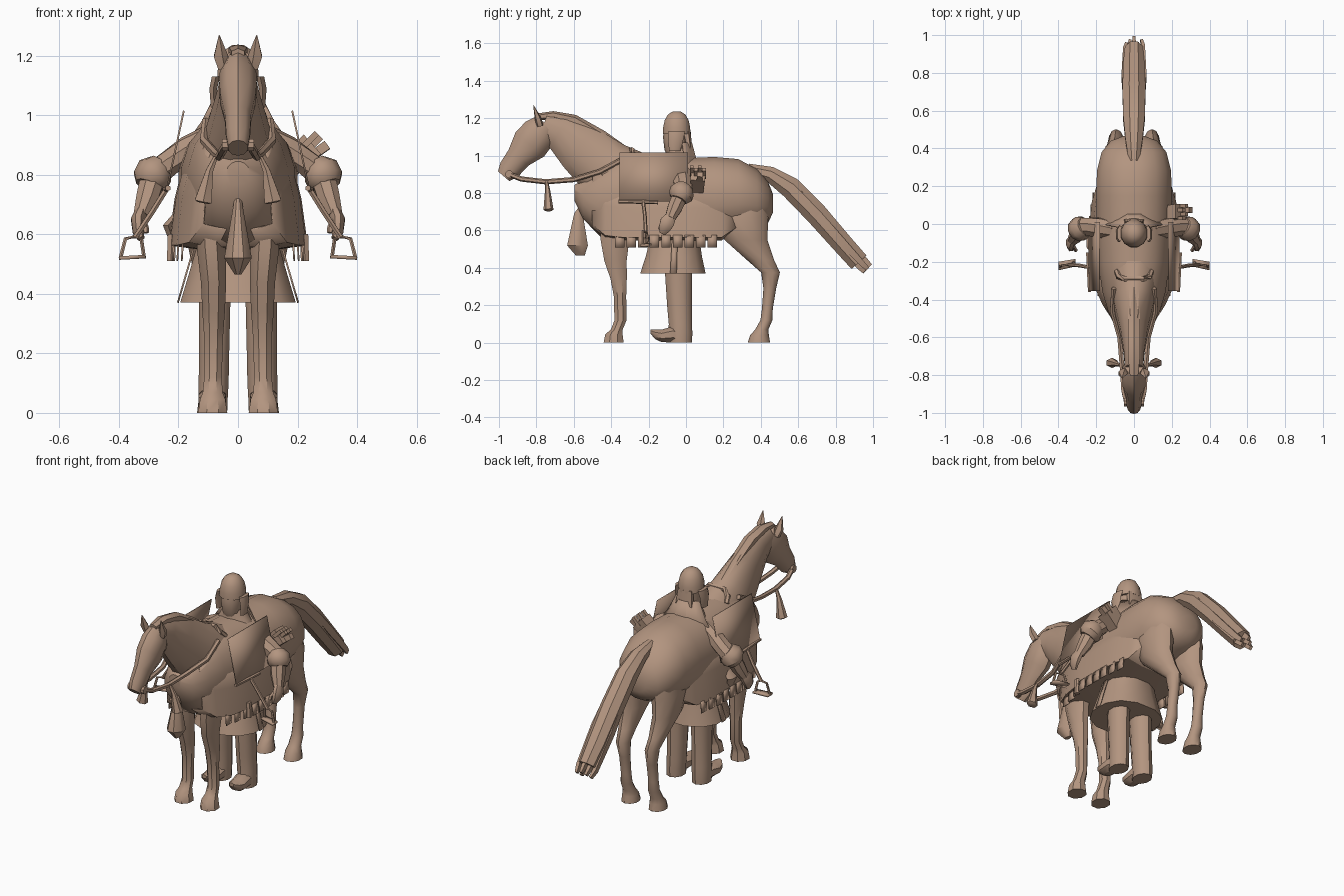
import bpy, bmesh, math
from mathutils import Vector

tan = bpy.data.materials.new("tan_clay")
tan.diffuse_color = (0.45, 0.30, 0.215, 1)


def finish(name, bm, angle=35, mirror=False, thick=0):
    bmesh.ops.recalc_face_normals(bm, faces=bm.faces)
    me = bpy.data.meshes.new(name)
    bm.to_mesh(me)
    bm.free()
    me.materials.append(tan)
    ob = bpy.data.objects.new(name, me)
    bpy.context.collection.objects.link(ob)
    if thick:
        m = ob.modifiers.new("thickness", 'SOLIDIFY')
        m.thickness, m.offset = thick, 0
    if mirror:
        m = ob.modifiers.new("mirror", 'MIRROR')
        m.use_mirror_merge = False
    bpy.ops.object.select_all(action='DESELECT')
    ob.select_set(True)
    bpy.context.view_layer.objects.active = ob
    bpy.ops.object.shade_smooth_by_angle(angle=math.radians(angle))
    return ob


def loft(name, rings, sides=10, axis=None, mirror=False, angle=40, power=1.0):
    """Rings are (x, y, z, half width, half depth), set across the path."""
    bm = bmesh.new()
    pts = [Vector(r[:3]) for r in rings]
    loops = []
    for i, (p, r) in enumerate(zip(pts, rings)):
        t = Vector(axis) if axis else pts[min(i + 1, len(pts) - 1)] - pts[max(i - 1, 0)]
        t.normalize()
        ref = Vector((1, 0, 0)) if abs(t.x) < 0.9 else Vector((0, 1, 0))
        u = (ref - t * ref.dot(t)).normalized()
        v = t.cross(u)
        loop = []
        for k in range(sides):
            a = 2 * math.pi * (k + 0.5) / sides
            c, s = [math.copysign(abs(f) ** power, f) for f in (math.cos(a), math.sin(a))]
            loop.append(bm.verts.new(p + u * r[3] * c + v * r[4] * s))
        loops.append(loop)
    for a, b in zip(loops, loops[1:]):
        for k in range(sides):
            n = (k + 1) % sides
            bm.faces.new((a[k], a[n], b[n], b[k]))
    bm.faces.new(loops[0])
    bm.faces.new(loops[-1])
    return finish(name, bm, angle, mirror)


def tube(name, pts, r, mirror=False, sides=6):
    return loft(name, [(*p, r, r) for p in pts], sides, mirror=mirror)


def sheet(name, rows, thick=0.006, mirror=False, angle=30):
    bm = bmesh.new()
    grid = [[bm.verts.new(p) for p in row] for row in rows]
    for a, b in zip(grid, grid[1:]):
        for k in range(len(a) - 1):
            bm.faces.new((a[k], a[k + 1], b[k + 1], b[k]))
    return finish(name, bm, angle, mirror, thick)


# Horse trunk, neck and head
Y, Z = (0, 1, 0), (0, 0, 1)
loft("horse_body", [(0, y, z, a, b) for y, z, a, b in [
    (-.595, .8, .04, .045), (-.55, .765, .1, .105), (-.46, .76, .14, .195),
    (-.36, .775, .17, .222), (-.2, .775, .193, .23), (0, .768, .203, .222),
    (.15, .775, .203, .222), (.28, .785, .2, .2), (.38, .77, .175, .16),
    (.44, .75, .125, .11), (.465, .745, .06, .05)]], 16, Y, power=.92)
loft("horse_neck", [(0, y, z, a, b) for y, z, a, b in [
    (-.26, .83, .15, .19), (-.43, .925, .11, .17), (-.57, 1.045, .075, .14),
    (-.68, 1.125, .056, .1), (-.765, 1.155, .05, .075)]], 12)
loft("mane", [(0, -.28, .985, .025, .03), (0, -.45, 1.1, .035, .035), (0, -.6, 1.19, .038, .03),
              (0, -.71, 1.218, .036, .02), (0, -.8, 1.205, .025, .02)], 6)
loft("horse_head", [(0, y, z, a, b) for y, z, a, b in [
    (-.745, 1.165, .05, .07), (-.785, 1.12, .066, .095), (-.835, 1.06, .064, .1),
    (-.895, .99, .046, .068), (-.945, .925, .042, .06), (-.975, .89, .034, .04)]], 10)
loft("ear", [(.05, -.78, 1.16, .02, .02), (.06, -.792, 1.2, .026, .018),
             (.063, -.815, 1.268, .002, .002)], 5, mirror=True)

# Horse legs and hooves
loft("front_leg", [
    (.1, -.37, .68, .045, .09), (.09, -.38, .55, .052, .083), (.082, -.377, .44, .046, .065),
    (.082, -.36, .34, .041, .047), (.082, -.353, .25, .034, .036), (.084, -.35, .12, .032, .035),
    (.085, -.37, .07, .036, .034), (.085, -.385, .045, .046, .05), (.085, -.387, 0, .053, .058)],
    8, Z, True)
loft("hind_leg", [
    (.095, .32, .8, .055, .1), (.105, .3, .67, .075, .14), (.105, .32, .55, .064, .115),
    (.1, .4, .44, .044, .072), (.095, .452, .375, .038, .05), (.09, .448, .29, .03, .034),
    (.09, .435, .18, .03, .029), (.09, .43, .12, .034, .032), (.09, .405, .07, .037, .035),
    (.09, .393, .04, .045, .05), (.09, .39, 0, .05, .06)], 10, Z, True)

# Tail with ragged locks at its end
loft("tail", [(0, .33, .93, .03, .03), (0, .45, .9, .05, .046), (0, .56, .828, .062, .063),
              (0, .7, .685, .066, .064), (0, .84, .525, .062, .06), (0, .925, .43, .052, .058)], 8)
for i in range(5):
    x = (i - 2) * .02
    dz = .016 * (i % 3 - 1)
    loft("tail_lock", [(x, .6, .81 + dz, .018, .02), (x * 1.3, .78, .6 + dz, .02, .03),
                       (x * 1.2, .94 + dz, .425 + dz, .014, .022),
                       (x, .97 + dz, .395 + dz, .01, .016)], 4)

# Saddle cloth: flares from the trunk, with a flat underside and a toothed border
rows = []
for y, k, lift in [(-.5, .5, .07), (-.43, .7, .01), (-.34, .88, 0), (-.2, .98, 0), (.02, 1, 0),
                   (.12, .95, 0), (.19, .86, 0), (.28, .7, .06)]:
    rows.append([(s * x * k, y, z + lift) for s, x, z in [
        (-1, .172, .87), (-1, .21, .72), (-1, .232, .565), (-1, .12, .55),
        (1, .12, .55), (1, .232, .565), (1, .21, .72), (1, .172, .87)]])
sheet("saddle_cloth", rows)
for i in range(9):
    y = -.38 + i * .062
    x = .185 + .015 * min(i, 3) - .008 * max(0, i - 6)
    sheet("cloth_tooth", [[(x, y, .575), (x, y + .05, .575)],
                          [(x + .004, y, .51), (x + .004, y + .05, .51)]], mirror=True)

# Saddle flaps, pommel, straps and stirrups
sheet("saddle_flap", [[(.182, -.355, 1.015), (.182, .01, 1.015)],
                      [(.238, -.355, .755), (.238, .01, .755)]], mirror=True)
tube("pommel", [(-.09, -.25, .97), (-.08, -.28, 1.0), (-.05, -.29, 1.03), (.05, -.29, 1.03),
                (.08, -.28, 1.0), (.09, -.25, .97)], .016)
tube("strap_bar", [(.235, -.36, .755), (.245, -.15, .75)], .01, True)
tube("stirrup_strap", [(.235, -.23, .76), (.285, -.22, .68), (.345, -.215, .59)], .01, True)
tube("stirrup_arch", [(.315, -.2, .52), (.325, -.21, .585), (.345, -.215, .593),
                      (.378, -.22, .585), (.395, -.225, .52)], .007, True)
sheet("stirrup_tread", [[(.31, -.225, .525), (.4, -.245, .52)],
                        [(.31, -.185, .525), (.4, -.2, .52)]], .012, True)
tube("strap_end", [(.222, -.22, .6), (.225, -.22, .51)], .016, True)

# Reins, bit and hanging tassels
tube("rein", [(.04, -.945, .9), (.055, -.88, .875), (.064, -.75, .86), (.076, -.6, .872),
              (.115, -.46, .915), (.108, -.34, .98)], .014, True)
loft("bit_ring", [(.03, -.945, .9, .022, .022), (.053, -.945, .9, .022, .022)], 8, mirror=True)
loft("rein_tassel", [(.075, -.745, .86, .008, .008), (.095, -.74, .815, .014, .014),
                     (.117, -.735, .71, .033, .027), (.118, -.735, .705, .02, .018)], 6, mirror=True)
loft("chest_tassel", [(0, -.555, .74, .01, .01), (0, -.575, .69, .018, .025),
                      (0, -.58, .52, .05, .06), (0, -.565, .465, .012, .025)], 8, Z)

# Rider's legs, boots and skirt
loft("rider_leg", [(.078, -.04, .5, .06, .075), (.078, -.04, .37, .055, .072),
                   (.08, -.035, .2, .053, .066), (.082, -.03, .1, .053, .062),
                   (.084, -.03, .05, .052, .064), (.084, -.03, 0, .05, .062)], 10, Z, True)
loft("boot_foot", [(.084, -.02, .035, .04, .035), (.086, -.07, .045, .05, .047),
                   (.088, -.13, .036, .048, .036), (.09, -.165, .045, .037, .028),
                   (.09, -.19, .06, .015, .012)], 8, Y, True)
loft("skirt", [(0, -.07, .37, .2, .18), (0, -.065, .46, .172, .155), (0, -.06, .56, .142, .135),
               (0, -.05, .7, .13, .11)], 12, Z, power=.85)
sheet("skirt_panel", [[(.15, -.075, .55), (.15, -.045, .55)],
                      [(.202, -.085, .37), (.202, -.05, .37)]], mirror=True)

# Rider's torso, cape, arms and hands
loft("torso", [(0, -.05, .68, .14, .1), (0, -.04, .85, .165, .09), (0, -.03, .92, .14, .08),
               (0, -.03, .975, .095, .075), (0, -.04, 1.04, .055, .06)], 10, Z)
sheet("cape", [[(x * w, y + d * (1 - abs(x)), z) for x in (-1, -.7, -.3, .3, .7, 1)]
               for w, y, d, z in [(.075, -.02, .07, 1.07), (.12, -.01, .09, .98),
                                  (.19, 0, .1, .88)]])
loft("upper_arm", [(.1, -.03, .92, .045, .05), (.17, -.02, .885, .045, .055),
                   (.23, -.015, .84, .045, .052), (.28, -.015, .8, .048, .05)], 8, mirror=True)
loft("sleeve_cuff", [(.262, -.01, .83, .045, .05), (.278, -.02, .812, .064, .066),
                     (.293, -.03, .782, .064, .066), (.302, -.04, .762, .045, .045)],
     10, mirror=True)
loft("forearm", [(.285, -.03, .79, .045, .045), (.305, -.06, .72, .04, .042),
                 (.325, -.085, .665, .028, .03)], 8, mirror=True)
loft("hand", [(.325, -.08, .675, .022, .03), (.335, -.1, .645, .026, .042),
              (.335, -.115, .61, .02, .034), (.325, -.125, .585, .012, .018)], 8, mirror=True)
tube("thumb", [(.325, -.11, .655), (.31, -.135, .625), (.308, -.14, .605)], .01, True, 5)

# Rider's head and helmet with cheek guards
loft("rider_head", [(0, -.05, .99, .045, .045), (0, -.06, 1.03, .05, .055),
                    (0, -.055, 1.1, .062, .068), (0, -.05, 1.14, .06, .066)], 10, Z)
loft("helmet", [(0, -.05, 1.115, .073, .076), (0, -.05, 1.15, .071, .075),
                (0, -.05, 1.19, .062, .066), (0, -.05, 1.22, .044, .048),
                (0, -.05, 1.236, .02, .022)], 12, Z)
loft("cheek_guard", [(.074, -.05, 1.13, .016, .045), (.083, -.055, 1.09, .015, .042),
                     (.08, -.06, 1.025, .013, .03)], 6, Z, True)
loft("neck_guard", [(0, .0, 1.13, .05, .025), (0, .015, 1.04, .06, .018)], 6, Z)

# Arrow case on one side, with shaft ends, and a pouch on the other
loft("arrow_case", [(.16, .06, .82, .055, .045), (.25, .065, .9, .062, .055)], 4)
for i in range(4):
    y = .03 + .022 * i
    d = .014 * (i % 2)
    tube("arrow_end", [(.22 + d, y, .895 - d), (.265 + d, y, .94 - d)], .014, sides=4)
tube("case_band", [(.21, .07, .835), (.3, .075, .9)], .022, sides=4)
loft("pouch", [(-.2, -.1, .67, .02, .04), (-.235, -.1, .63, .02, .045),
               (-.215, -.1, .57, .015, .03)], 6, Z)
